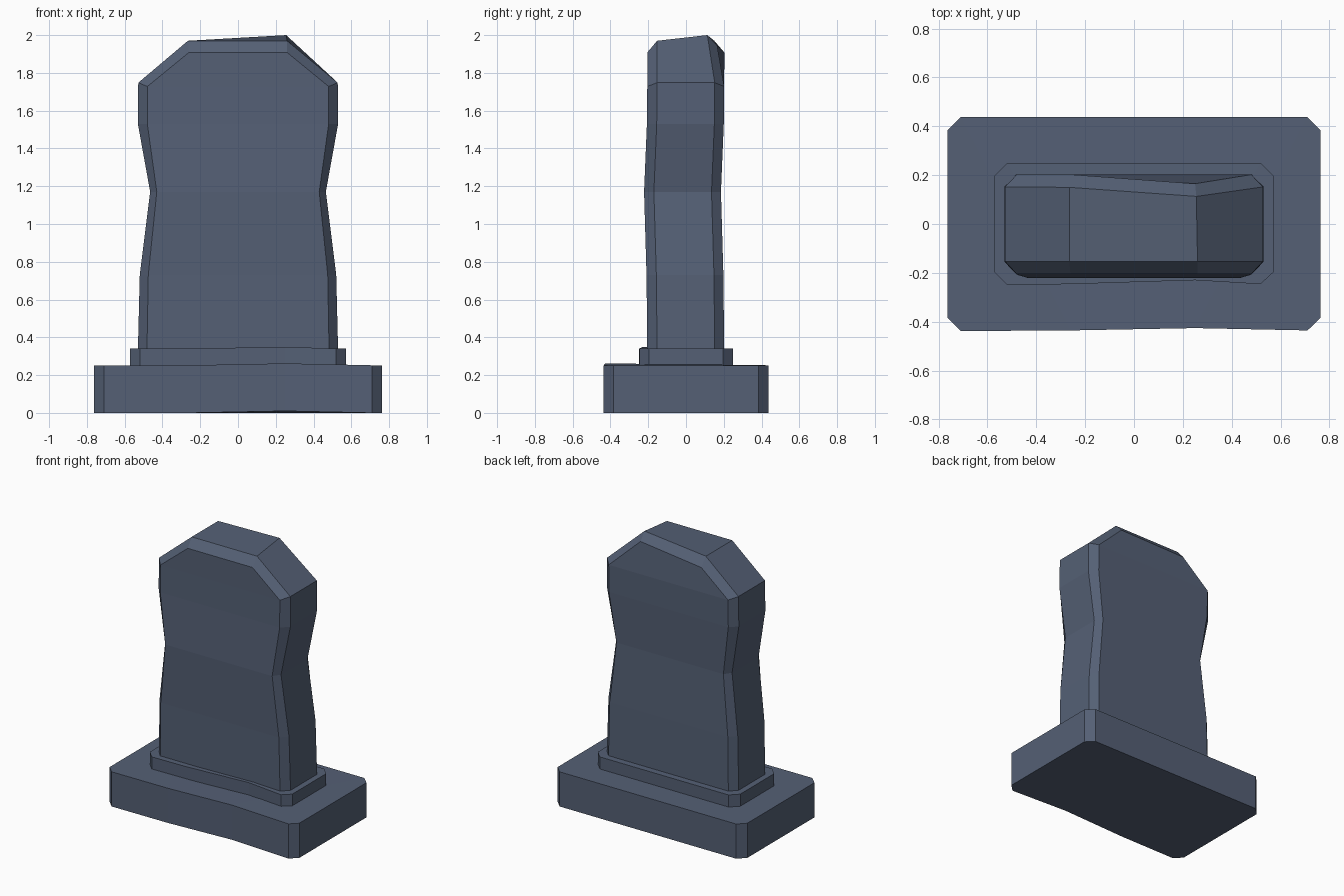
import bpy

if "Cube" in bpy.data.objects:
    bpy.data.objects.remove(bpy.data.objects["Cube"])

slate = bpy.data.materials.new("slate_blue_grey")
slate.diffuse_color = (0.09, 0.117, 0.178, 1)
slate.use_nodes = True
slate.node_tree.nodes["Principled BSDF"].inputs["Base Color"].default_value = slate.diffuse_color


def make(name, verts, faces):
    mesh = bpy.data.meshes.new(name)
    mesh.from_pydata(verts, [], faces)
    mesh.materials.append(slate)
    obj = bpy.data.objects.new(name, mesh)
    bpy.context.collection.objects.link(obj)
    # consistent outward normals
    import bmesh
    bm = bmesh.new()
    bm.from_mesh(mesh)
    bmesh.ops.recalc_face_normals(bm, faces=bm.faces)
    bm.to_mesh(mesh)
    bm.free()
    return obj


def slab(name, hx, hy, z0, z1, c, dent):
    """Slab with clipped corners and a worn spot on its front edge."""
    ring = [(-hx + c, -hy, 0), (-0.26, -hy + dent * 0.2, 0), (0.25, -hy + dent, 0.01),
            (hx - c, -hy + dent * 0.2, 0), (hx, -hy + c, 0), (hx, hy - c, 0),
            (hx - c, hy, 0), (-hx + c, hy, 0), (-hx, hy - c, 0), (-hx, -hy + c, 0)]
    n = len(ring)
    verts = [(x, y, z + dz) for z in (z0, z1) for x, y, dz in ring]
    faces = [(i, (i + 1) % n, n + (i + 1) % n, n + i) for i in range(n)]
    # caps: front strip split at the worn spot, then the rest
    for o in (0, n):
        faces += [(o + 1, o + 2, o + 6, o + 7), (o, o + 1, o + 7, o + 8, o + 9),
                  (o + 2, o + 3, o + 4, o + 5, o + 6)]
    return make(name, verts, faces)


slab("base", 0.763, 0.438, 0.0, 0.252, 0.053, 0.012)
slab("plinth", 0.573, 0.25, 0.25, 0.34, 0.055, 0.02)

# Headstone: four outlines from front to back, joined by bevel strips.
# Each row: outer half width, inner half width, height, y shift
rows = [(0.53, 0.482, 0.33, 0.0), (0.52, 0.475, 0.73, -0.004), (0.465, 0.43, 1.17, -0.017),
        (0.53, 0.48, 1.53, -0.002), (0.528, 0.48, 1.74, 0.0)]
layers = [(1, -0.205), (0, -0.153), (0, 0.152), (1, 0.202)]
tops = [[(-0.26, -0.205, 1.908), (0.26, -0.205, 1.908)],
        [(-0.265, -0.153, 1.97), (0.26, -0.153, 1.97)],
        [(-0.265, 0.15, 1.97), (0.255, 0.113, 2.0)],
        [(-0.265, 0.203, 1.908), (0.25, 0.165, 1.945)]]
verts, faces = [], []
for (inner, y), top in zip(layers, tops):
    left = [(-r[inner], y + r[3], r[2] + (0.008 - 0.02 * inner if r[2] == 1.74 else 0)) for r in rows]
    right = [(-x, yy, z) for x, yy, z in reversed(left)]
    verts += left + top + right
n = 12
for k in range(3):
    a, b = k * n, (k + 1) * n
    faces += [(a + i, a + (i + 1) % n, b + (i + 1) % n, b + i) for i in range(n)]
# front and back faces as horizontal strips
for o in (0, 3 * n):
    faces += [(o + i, o + i + 1, o + n - 2 - i, o + n - 1 - i) for i in range(5)]
make("headstone", verts, faces)
